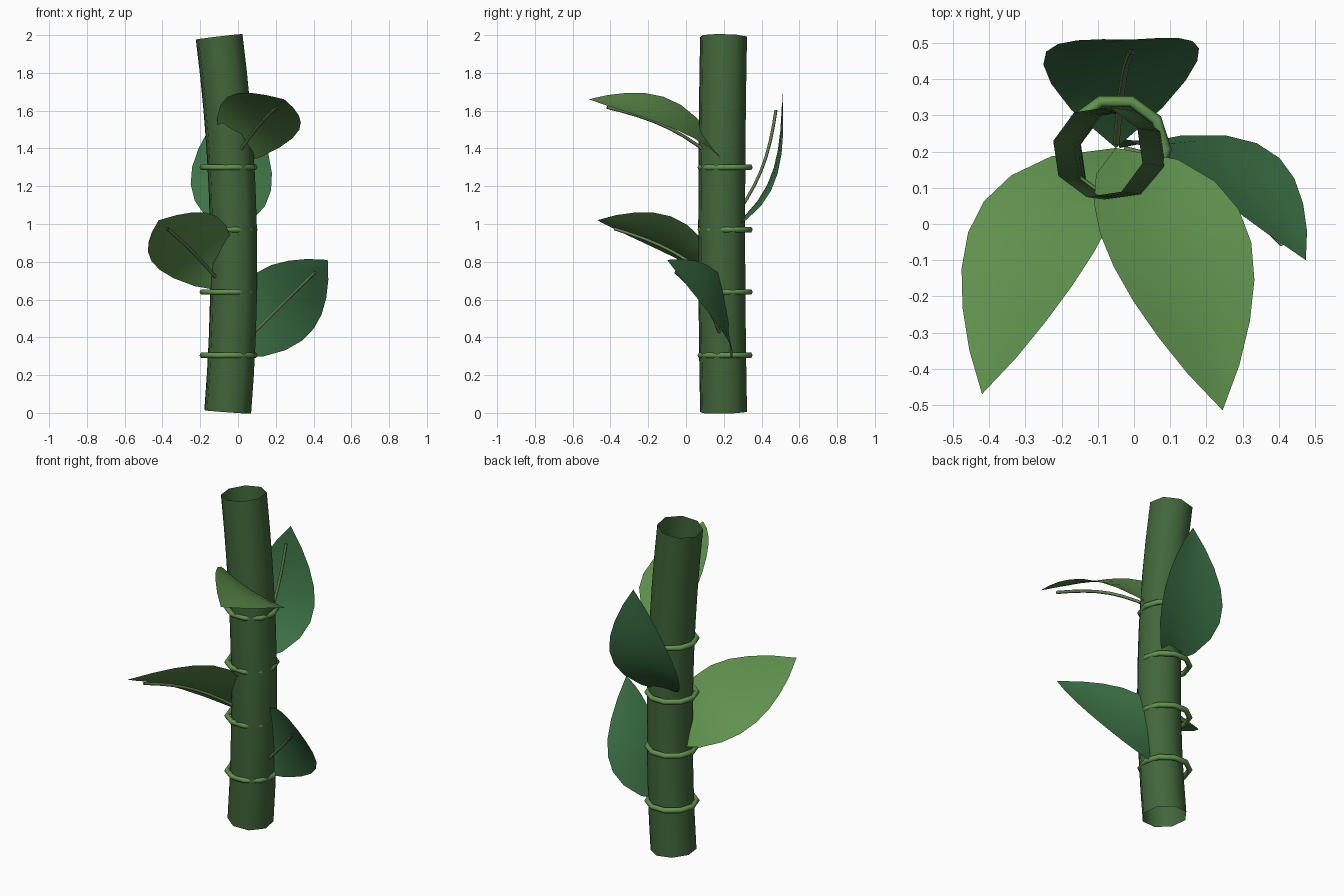
import bpy, bmesh
from math import sin, pi
from mathutils import Vector

if "Cube" in bpy.data.objects:
    bpy.data.objects.remove(bpy.data.objects["Cube"])


def material(name, rgb):
    m = bpy.data.materials.new(name)
    m.diffuse_color = (*rgb, 1)
    m.use_nodes = True
    m.node_tree.nodes["Principled BSDF"].inputs["Base Color"].default_value = m.diffuse_color
    return m


STALK = material("stalk_green", (0.053, 0.133, 0.042))
LIGHT = material("light_green", (0.117, 0.287, 0.076))
DEEP = material("deep_green", (0.045, 0.17, 0.061))
VEIN = material("vein_green", (0.14, 0.22, 0.09))


def tube(name, points, radius, resolution, mat):
    """Open tube swept along a path, turned into a smooth mesh."""
    cu = bpy.data.curves.new(name, 'CURVE')
    cu.dimensions = '3D'
    cu.bevel_depth = radius
    cu.bevel_resolution = resolution
    sp = cu.splines.new('POLY')
    sp.points.add(len(points) - 1)
    for p, co in zip(sp.points, points):
        p.co = (*co, 1)
    ob = bpy.data.objects.new(name, cu)
    bpy.context.collection.objects.link(ob)
    bpy.ops.object.select_all(action='DESELECT')
    ob.select_set(True)
    bpy.context.view_layer.objects.active = ob
    bpy.ops.object.convert(target='MESH')
    ob = bpy.context.object
    ob.name = name
    ob.data.materials.clear()
    ob.data.materials.append(mat)
    ob.data.shade_smooth()
    return ob


def leaf(name, base, tip, normal, mat, rows=8, cols=4):
    """Arched leaf, creased along the middle, plus a vein on its hollow side."""
    base, tip = Vector(base), Vector(tip)
    d = (tip - base).normalized()
    side = d.cross(Vector(normal)).normalized()
    n = side.cross(d)

    bm = bmesh.new()
    grid = []
    for i in range(rows + 1):
        t = i / rows
        width = 0.216 * max(sin(pi * t ** 0.82), 0) ** 0.88
        arch = 0.115 * sin(pi * t ** 0.8)
        row = []
        for j in range(cols + 1):
            u = 2 * j / cols - 1
            row.append(bm.verts.new(base.lerp(tip, t) + side * u * width
                                    + n * (arch + 0.09 * width * u * u)))
        grid.append(row)
    for a, b in zip(grid, grid[1:]):
        for j in range(cols):
            bm.faces.new((a[j], a[j + 1], b[j + 1], b[j]))
    bmesh.ops.remove_doubles(bm, verts=bm.verts, dist=1e-4)
    me = bpy.data.meshes.new(name)
    bm.to_mesh(me)
    bm.free()
    me.materials.append(mat)
    me.shade_smooth()
    bpy.context.collection.objects.link(bpy.data.objects.new(name, me))

    steps = [0.03 + 0.84 * k / 8 for k in range(9)]
    tube(name + "_vein", [base.lerp(tip, t) + n * 0.055 * sin(pi * t / 0.9) for t in steps],
         0.009, 1, VEIN)


# Gently bowed eight-sided stalk, open at both ends
heights = [0.005 + 1.986 * k / 10 for k in range(11)]
tube("stalk", [(-0.055 + 0.083 * z - 0.053 * z * z, 0.199 - 0.02 * z + 0.01 * z * z, z)
               for z in heights], 0.128, 2, STALK)

# Node rings
for k, z in enumerate((0.305, 0.64, 0.97, 1.30)):
    bpy.ops.mesh.primitive_torus_add(location=(-0.05, 0.207, z), major_segments=10,
                                     minor_segments=6, major_radius=0.138, minor_radius=0.016)
    ring = bpy.context.object
    ring.name = f"node_ring_{k + 1}"
    ring.data.materials.append(LIGHT)
    ring.data.shade_smooth()

# One leaf above each node
leaf("leaf_1", (-0.04, 0.21, 0.30), (0.475, -0.10, 0.81), (0.25, 0.92, 0.30), DEEP)
leaf("leaf_2", (-0.05, 0.21, 0.64), (-0.42, -0.47, 1.02), (-0.38, 0.60, 0.70), LIGHT)
leaf("leaf_3", (-0.05, 0.21, 0.97), (0.0, 0.51, 1.70), (-0.05, 0.92, -0.38), DEEP)
leaf("leaf_4", (-0.05, 0.21, 1.30), (0.245, -0.515, 1.66), (0.28, 0.52, 0.81), LIGHT)
